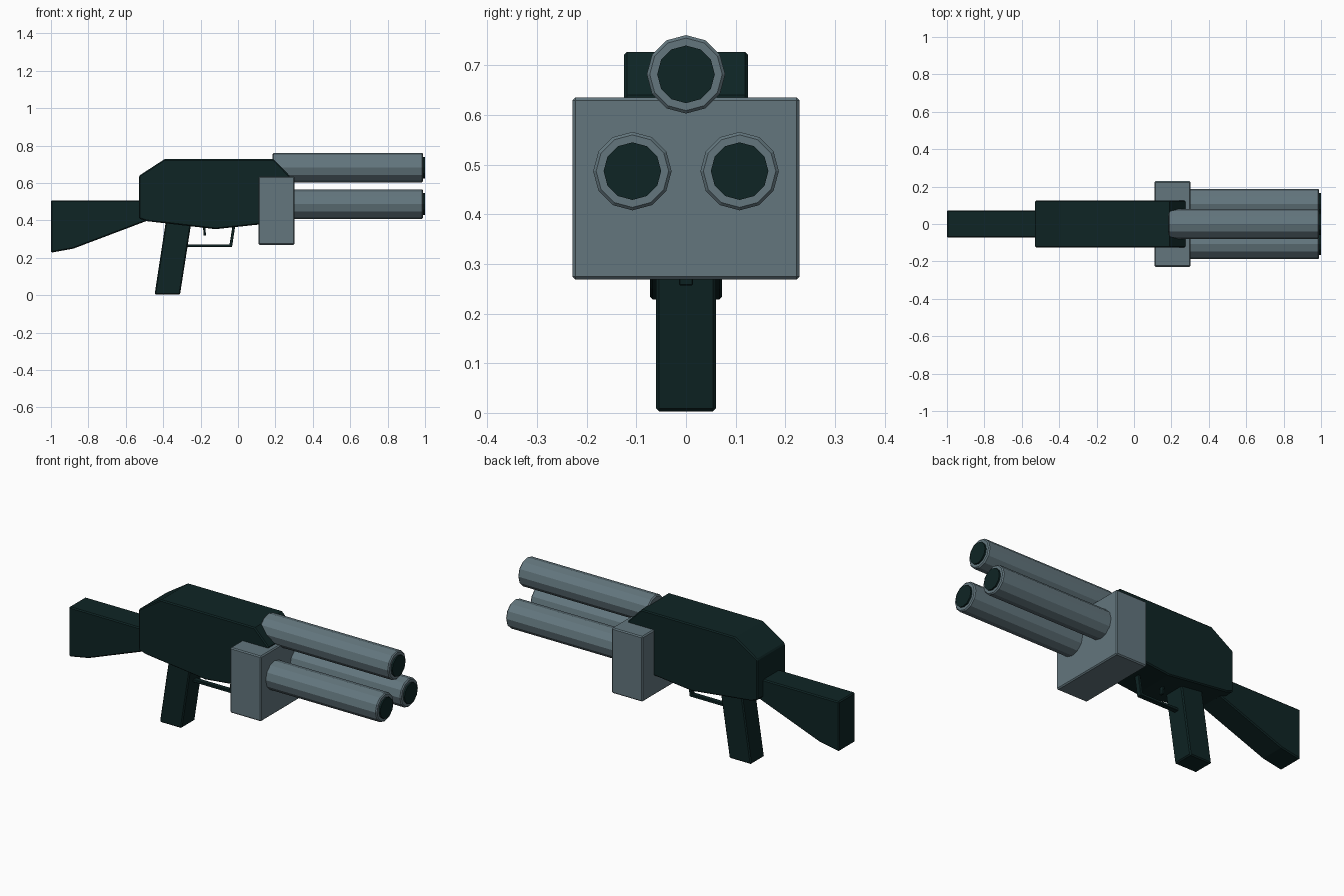
import bpy, bmesh, math
from mathutils import Matrix

if "Cube" in bpy.data.objects:
    bpy.data.objects.remove(bpy.data.objects["Cube"])


def material(name, rgb):
    m = bpy.data.materials.new(name)
    m.diffuse_color = (*rgb, 1)
    m.use_nodes = True
    m.node_tree.nodes["Principled BSDF"].inputs["Base Color"].default_value = m.diffuse_color
    return m


DARK = material("dark green black", (0.0045, 0.018, 0.018))
GREY = material("blue grey steel", (0.125, 0.182, 0.208))


def finish(name, bm, mats, bevel=0.0):
    bmesh.ops.recalc_face_normals(bm, faces=bm.faces)
    me = bpy.data.meshes.new(name)
    bm.to_mesh(me)
    bm.free()
    ob = bpy.data.objects.new(name, me)
    bpy.context.collection.objects.link(ob)
    for m in mats:
        me.materials.append(m)
    if bevel:
        mod = ob.modifiers.new("edge bevel", 'BEVEL')
        mod.width = bevel
        mod.segments = 1
        mod.limit_method = 'ANGLE'
        mod.angle_limit = math.radians(50)
    return ob


def side_profile(name, pts, half_width, mat, bevel=0.006):
    """Extrude an x-z outline symmetrically across y."""
    bm = bmesh.new()
    face = bm.faces.new([bm.verts.new((x, -half_width, z)) for x, z in pts])
    ext = bmesh.ops.extrude_face_region(bm, geom=[face])
    for v in ext["geom"]:
        if isinstance(v, bmesh.types.BMVert):
            v.co.y = half_width
    return finish(name, bm, [mat], bevel)


def barrel(name, x0, y, z):
    """Twelve-sided tube with chamfered rim and a dark bore plug."""
    bm = bmesh.new()
    rings = []
    n = 12
    for x, r in ((x0, 0.073), (x0 + 0.006, 0.079), (0.984, 0.079),
                 (0.99, 0.073), (0.99, 0.058), (0.999, 0.058)):
        rings.append([bm.verts.new((x, y + r * math.sin(i * math.tau / n),
                                    z + r * math.cos(i * math.tau / n))) for i in range(n)])
    for k, (a, b) in enumerate(zip(rings, rings[1:])):
        for i in range(n):
            j = (i + 1) % n
            f = bm.faces.new((a[i], a[j], b[j], b[i]))
            f.material_index = 1 if k == 4 else 0
    bm.faces.new(rings[0])
    bm.faces.new(rings[-1]).material_index = 1
    return finish(name, bm, [GREY, DARK])


# Main body and furniture
side_profile("receiver", [(-0.53, 0.41), (-0.49, 0.396), (-0.12, 0.353), (0.275, 0.395),
                          (0.275, 0.64), (0.19, 0.727), (-0.393, 0.727), (-0.53, 0.638)],
             0.125, DARK)
side_profile("stock", [(-1, 0.227), (-0.88, 0.249), (-0.48, 0.4), (-0.48, 0.507), (-1, 0.507)],
             0.073, DARK)
side_profile("grip", [(-0.446, 0.003), (-0.31, 0.003), (-0.248, 0.4), (-0.385, 0.4)],
             0.06, DARK)

# Trigger and its guard
side_profile("trigger_guard", [(-0.272, 0.257), (-0.032, 0.257), (-0.014, 0.375),
                               (-0.029, 0.375), (-0.045, 0.272), (-0.272, 0.272)],
             0.014, DARK, 0.002)
side_profile("trigger", [(-0.184, 0.318), (-0.17, 0.318), (-0.174, 0.345),
                         (-0.174, 0.375), (-0.192, 0.375), (-0.185, 0.345)],
             0.01, DARK, 0.002)

# Front block holding the barrels
side_profile("barrel_block", [(0.11, 0.269), (0.303, 0.269), (0.303, 0.635), (0.11, 0.635)],
             0.229, GREY)

# Three barrels
barrel("upper_barrel", 0.185, 0, 0.682)
for side, name in ((-1, "front_lower_barrel"), (1, "back_lower_barrel")):
    barrel(name, 0.28, side * 0.108, 0.487)
